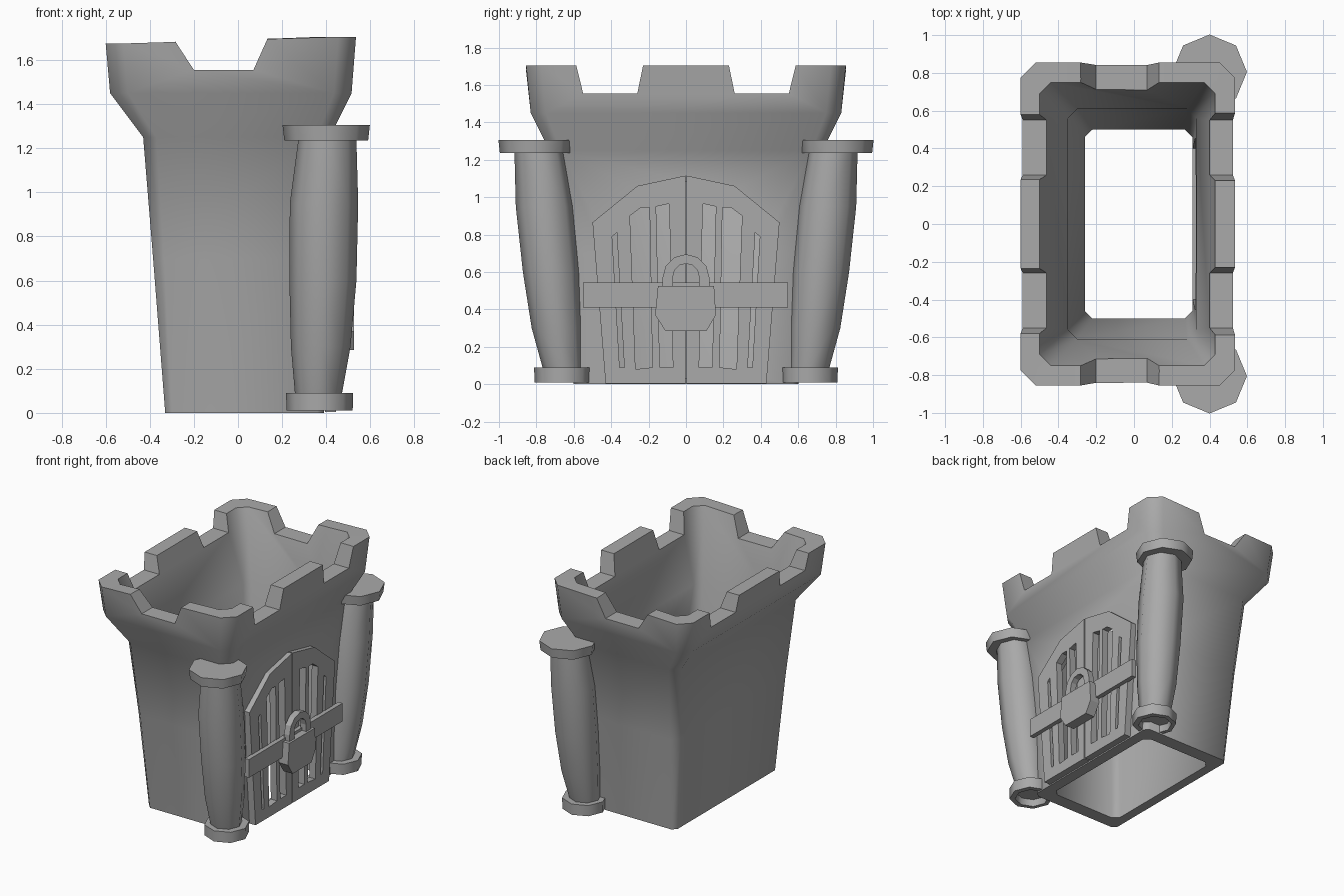
import bpy, bmesh, math
from mathutils import Vector

if "Cube" in bpy.data.objects:
    bpy.data.objects.remove(bpy.data.objects["Cube"], do_unlink=True)

stone = bpy.data.materials.new("stone grey")
stone.use_nodes = True
GREY = (0.4, 0.4, 0.4, 1)
stone.diffuse_color = GREY
stone.node_tree.nodes["Principled BSDF"].inputs["Base Color"].default_value = GREY


def finish(name, bm):
    bmesh.ops.recalc_face_normals(bm, faces=bm.faces)
    mesh = bpy.data.meshes.new(name)
    bm.to_mesh(mesh)
    bm.free()
    mesh.materials.append(stone)
    ob = bpy.data.objects.new(name, mesh)
    bpy.context.collection.objects.link(ob)
    return ob


def activate(ob):
    bpy.ops.object.select_all(action='DESELECT')
    ob.select_set(True)
    bpy.context.view_layer.objects.active = ob


def smooth(ob, degrees):
    activate(ob)
    bpy.ops.object.shade_smooth_by_angle(angle=math.radians(degrees))


def loft(name, rings, wrap=False):
    """Skin a list of equal point rings; wrap joins last to first, else ends are capped."""
    bm = bmesh.new()
    loops = [[bm.verts.new(p) for p in ring] for ring in rings]
    n = len(loops[0])
    pairs = list(zip(loops, loops[1:]))
    if wrap:
        pairs.append((loops[-1], loops[0]))
    else:
        bm.faces.new(loops[0])
        bm.faces.new(loops[-1])
    for a, b in pairs:
        for i in range(n):
            j = (i + 1) % n
            bm.faces.new((a[i], a[j], b[j], b[i]))
    return finish(name, bm)


def prism(name, pts, lo, hi, axis='x'):
    """Extrude a (horizontal, z) outline along x or y."""
    place = (lambda d, p: (d, p[0], p[1])) if axis == 'x' else (lambda d, p: (p[0], d, p[1]))
    return loft(name, [[place(d, p) for p in pts] for d in (lo, hi)])


def cut(ob, cutters):
    for c in cutters:
        c.hide_render = True
        mod = ob.modifiers.new("cut", 'BOOLEAN')
        mod.operation, mod.solver, mod.object = 'DIFFERENCE', 'EXACT', c
        activate(ob)
        bpy.ops.object.modifier_apply(modifier=mod.name)
        bpy.data.objects.remove(c, do_unlink=True)


def flip(pts, s):
    return [(h * s, z) for h, z in pts]


# Tower shell: chamfered rectangles, up the outside and down the inside
def rect(x0, x1, y, c, z, lean=0):
    pts = [(x0 + c, -y), (x1 - c, -y), (x1, c - y), (x1, y - c),
           (x1 - c, y), (x0 + c, y), (x0, y - c), (x0, c - y)]
    return [(px, py, z + (lean if px > 0 else -lean)) for px, py in pts]


tower = loft("tower_wall", [
    rect(-.33, .39, .60, .03, 0),
    rect(-.385, .40, .665, .05, .7),
    rect(-.43, .415, .73, .06, 1.25),
    rect(-.58, .515, .83, .08, 1.45),
    rect(-.60, .535, .855, .08, 1.69, .015),
    rect(-.50, .43, .75, .06, 1.69, .015),
    rect(-.35, .33, .61, .05, 1.2),
    rect(-.26, .31, .50, .04, 0)], wrap=True)

# Battlement gaps and the gateway behind the doors
side_gap = [(.26, 1.555), (.55, 1.555), (.61, 1.8), (.21, 1.8)]
end_gap = [(-.2, 1.555), (.07, 1.555), (.18, 1.8), (-.36, 1.8)]
gateway = [(-.4, .03), (.4, .03), (.46, .85), (.24, 1.03), (0, 1.085), (-.24, 1.03), (-.46, .85)]
cut(tower, [prism("gap_cutter", flip(side_gap, s), -1, 1) for s in (1, -1)]
    + [prism("gap_cutter", end_gap, -1.2, 1.2, 'y'),
       prism("gateway_cutter", gateway, .2, .7)])
smooth(tower, 50)

# Leaning, bulging columns with a hollow foot and a flat cap
column_rings = [(.365, .66, .06, .11), (.365, .66, .01, .115),
                (.37, .66, .01, .15), (.37, .66, .09, .152),
                (.365, .66, .09, .107), (.375, .69, .3, .135),
                (.385, .72, .6, .152), (.39, .755, .95, .155),
                (.405, .785, 1.235, .132), (.4, .805, 1.235, .19),
                (.4, .805, 1.305, .198)]
for s, side in ((1, "back"), (-1, "front")):
    column = loft(side + "_column", [
        [(cx + r * math.cos(k * math.pi / 4), s * (cy + r * math.sin(k * math.pi / 4)), z)
         for k in range(8)] for cx, cy, z, r in column_rings])
    smooth(column, 50)

# Door leaves with three slots each
leaf = [(.004, .005), (.43, .005), (.5, .865), (.26, 1.06), (.004, 1.115)]
slots = [[(.33, .09), (.355, .09), (.395, .79), (.37, .81)],
         [(.18, .09), (.27, .08), (.3, .9), (.24, .945), (.195, .945)],
         [(.07, .09), (.14, .09), (.16, .95), (.09, .965)]]
for s, side in ((1, "back"), (-1, "front")):
    door = prism(side + "_door_leaf", flip(leaf, s), .395, .445)
    cut(door, [prism("slot_cutter", flip(p, s), .3, .6) for p in slots])

# Crossbar and padlock
prism("crossbar", [(-.55, .41), (.545, .41), (.545, .545), (-.55, .545)], .44, .475)
prism("lock_body", [(-.11, .285), (.11, .285), (.16, .37), (.15, .525), (-.15, .525), (-.165, .37)],
      .45, .525)


def arch(r, top):
    arc = [(r * math.cos(k * math.pi / 6), top - r + r * math.sin(k * math.pi / 6)) for k in range(7)]
    return [(r, .5)] + arc + [(-r, .5)]


prism("lock_shackle", arch(.125, .695) + arch(.07, .645)[::-1], .465, .51)
